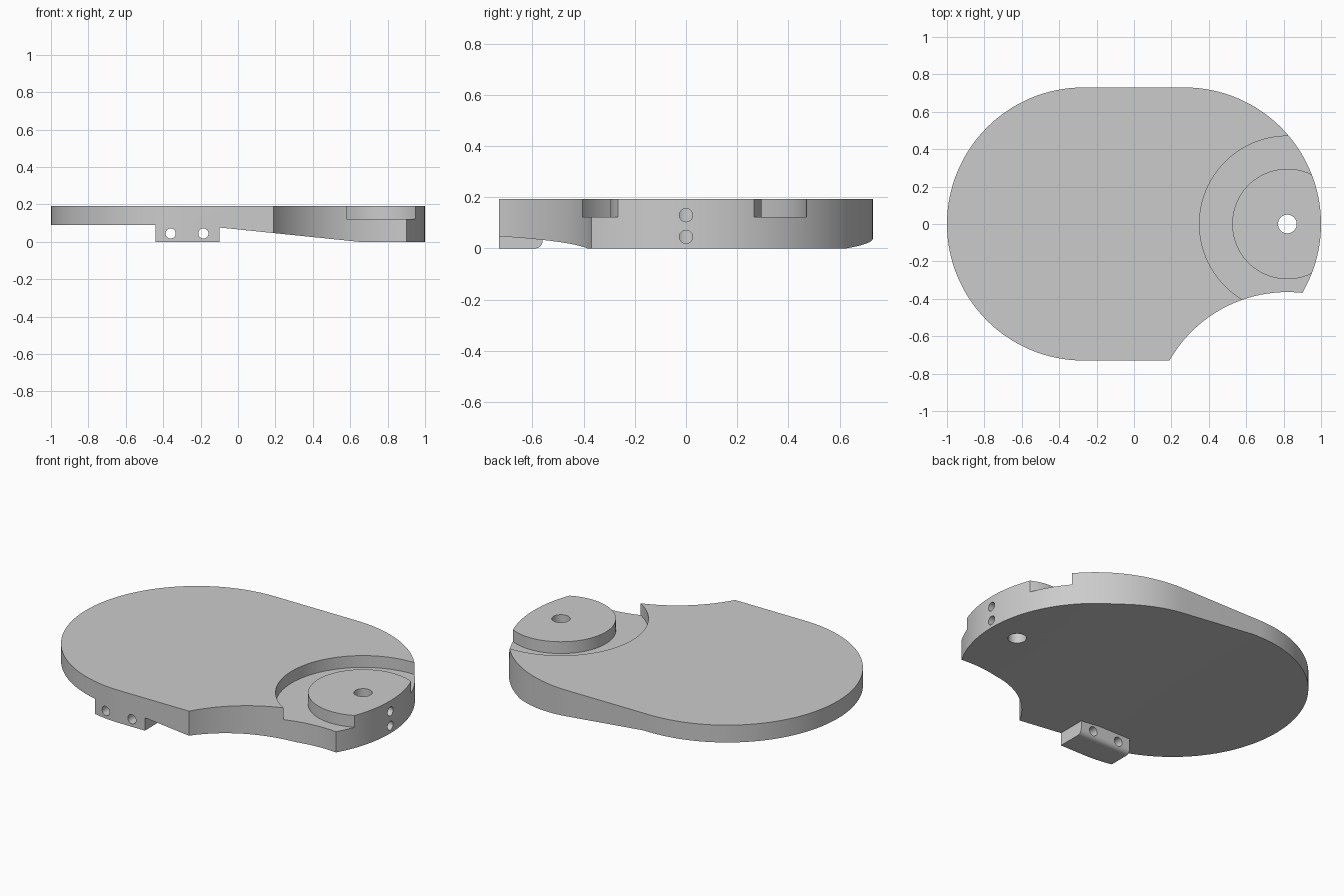
import bpy, bmesh
from math import sin, cos, pi, atan2
from mathutils import Vector

cube = bpy.data.objects.get("Cube")
if cube:
    bpy.data.objects.remove(cube, do_unlink=True)

grey = bpy.data.materials.new("plain grey")
grey.use_nodes = True
grey.diffuse_color = (0.6, 0.6, 0.6, 1)
grey.node_tree.nodes["Principled BSDF"].inputs["Base Color"].default_value = (0.6, 0.6, 0.6, 1)

TOP = 0.193          # height of the top face
R = 0.73             # radius of both rounded ends
HUB = (0.82, 0.0)    # centre of the round boss


def arc(cx, cy, r, a0, a1, n):
    return [(cx + r * cos(a0 + (a1 - a0) * i / n),
             cy + r * sin(a0 + (a1 - a0) * i / n)) for i in range(n + 1)]


def prism(name, pts, axis, lo, hi):
    """Extrude a 2D profile along one axis from lo to hi."""
    place = {"x": lambda a, b, t: (t, a, b),
             "y": lambda a, b, t: (a, t, b),
             "z": lambda a, b, t: (a, b, t)}[axis]
    bm = bmesh.new()
    face = bm.faces.new([bm.verts.new(place(a, b, lo)) for a, b in pts])
    ext = bmesh.ops.extrude_face_region(bm, geom=[face])
    moved = [v for v in ext["geom"] if isinstance(v, bmesh.types.BMVert)]
    bmesh.ops.translate(bm, verts=moved, vec=Vector(place(0, 0, hi - lo)))
    bmesh.ops.recalc_face_normals(bm, faces=bm.faces)
    mesh = bpy.data.meshes.new(name)
    bm.to_mesh(mesh)
    bm.free()
    mesh.materials.append(grey)
    obj = bpy.data.objects.new(name, mesh)
    bpy.context.collection.objects.link(obj)
    return obj


def rod(name, centre, r, axis, lo, hi, n=32):
    return prism(name, arc(*centre, r, 0, 2 * pi, n)[:-1], axis, lo, hi)


def cut(target, cutter):
    """Subtract the cutter and remove it."""
    cutter.hide_render = True
    mod = target.modifiers.new("cut", "BOOLEAN")
    mod.operation, mod.solver, mod.object = "DIFFERENCE", "EXACT", cutter
    bpy.context.view_layer.objects.active = target
    bpy.ops.object.modifier_apply(modifier=mod.name)
    bpy.data.objects.remove(cutter, do_unlink=True)


# Plate: a slab with two rounded ends
ends = arc(R - 1, 0, R, pi / 2, 3 * pi / 2, 64) + arc(1 - R, 0, R, -pi / 2, pi / 2, 64)
plate = prism("base_plate", ends, "z", 0, TOP)

# Concave bite in the front left corner
cut(plate, rod("bite_cutter", (0.82, -1.09), 0.726, "z", -0.5, 0.5, 128))

# Underside: thin at one end, sloping down to full depth, leaving a lug at the front
under = prism("underside_cutter", [(-1.3, -0.1), (-1.3, 0.09), (-0.23, 0.09),
                                   (0.65, 0), (1.63, -0.1)], "y", -1, 1)
lug_profile = [(-1.2, -0.2), (-0.59, -0.2)] + arc(-0.59, 0.03, 0.03, -pi / 2, 0, 10) \
    + [(-0.56, 0.3), (-1.2, 0.3)]
cut(under, prism("lug_space", lug_profile, "x", -0.44, -0.1))
cut(plate, under)

# Ring recess around the boss
ring = rod("recess_cutter", HUB, 0.47, "z", 0.123, 0.4, 96)
cut(ring, rod("boss_space", HUB, 0.295, "z", 0, 0.5, 96))
cut(plate, ring)

# Hub hole, two side holes into it, and two holes through the lug
cut(plate, rod("hub_hole", HUB, 0.05, "z", -0.5, 0.5))
for z in (0.13, 0.045):
    cut(plate, rod("side_hole", (0, z), 0.026, "x", HUB[0], 1.2))
for x in (-0.36, -0.185):
    cut(plate, rod("lug_hole", (x, 0.045), 0.027, "y", -1, -0.5))

bpy.ops.object.select_all(action="DESELECT")
plate.select_set(True)
bpy.context.view_layer.objects.active = plate
bpy.ops.object.shade_smooth_by_angle(angle=pi / 6)
